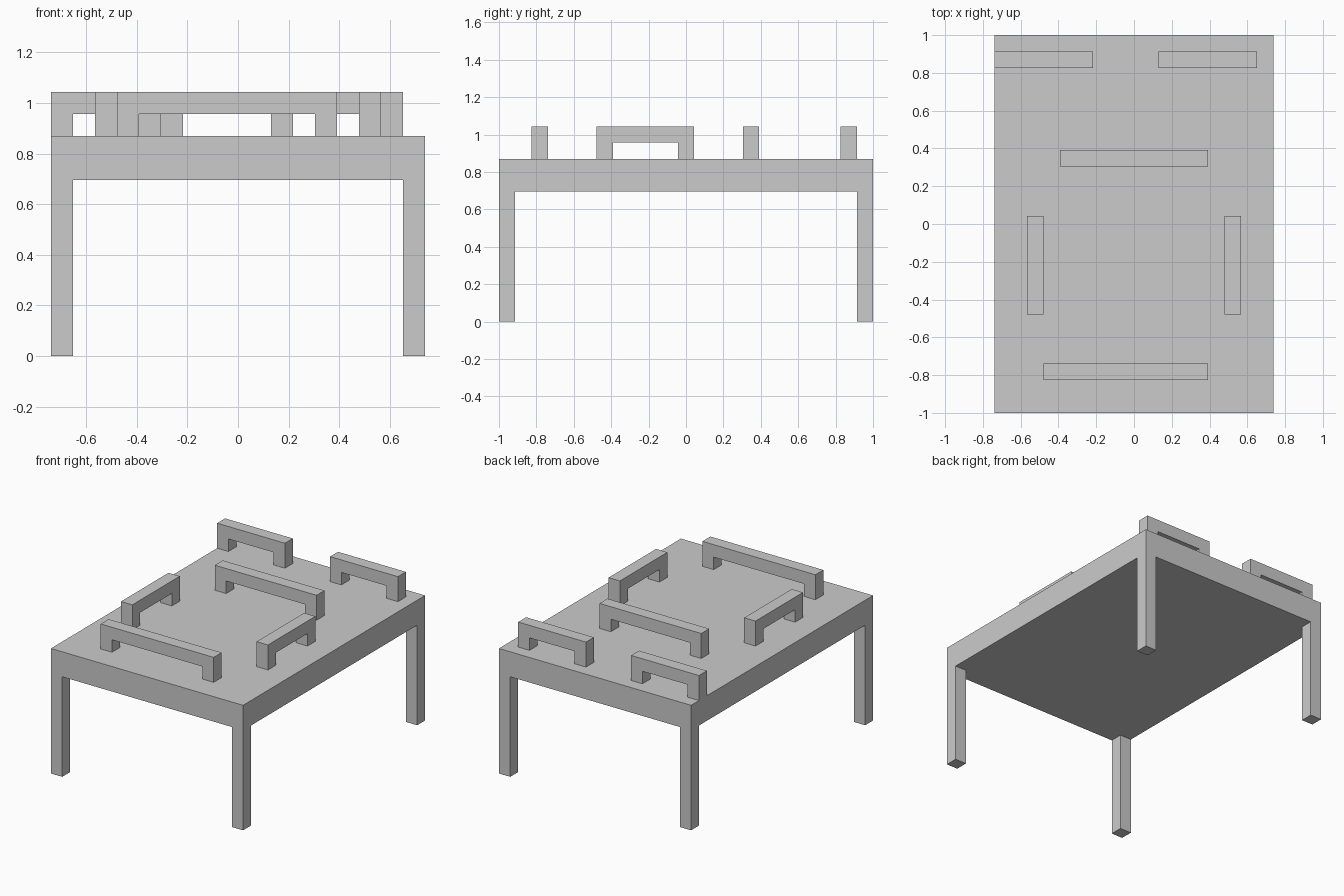
import bpy

if "Cube" in bpy.data.objects:
    bpy.data.objects.remove(bpy.data.objects["Cube"])

U = 2 / 23            # one model step
W, D = 17, 23         # table footprint in steps
LEG_H, TOP_Z, RAIL_H = 8, 10, 2


def prism(name, profile, thickness, place):
    """Extrude a counter-clockwise profile; place(a, b, t) maps to steps from the front-left corner."""
    n = len(profile)
    verts = []
    for t in (0, thickness):
        for a, b in profile:
            x, y, z = place(a, b, t)
            verts.append(((x - W / 2) * U, (y - D / 2) * U, z * U))
    faces = [list(range(n))[::-1], list(range(n, 2 * n))]
    faces += [(i, (i + 1) % n, n + (i + 1) % n, n + i) for i in range(n)]
    mesh = bpy.data.meshes.new(name)
    mesh.from_pydata(verts, [], faces)
    obj = bpy.data.objects.new(name, mesh)
    bpy.context.collection.objects.link(obj)
    return obj


def box(name, x, y, z, sx, sy, sz):
    rect = [(0, 0), (sx, 0), (sx, sy), (0, sy)]
    return prism(name, rect, sz, lambda a, b, t: (x + a, y + b, z + t))


def rail(name, x, y, length, along_y=False):
    """Upside-down U standing on the table top."""
    h = RAIL_H
    u = [(0, 0), (1, 0), (1, h - 1), (length - 1, h - 1),
         (length - 1, 0), (length, 0), (length, h), (0, h)]
    if along_y:
        return prism(name, u, 1, lambda a, b, t: (x + t, y + a, TOP_Z + b))
    return prism(name, u, 1, lambda a, b, t: (x + a, y + 1 - t, TOP_Z + b))


# Table
box("table_top", 0, 0, LEG_H, W, D, TOP_Z - LEG_H)
for side, x in (("left", 0), ("right", W - 1)):
    for end, y in (("front", 0), ("back", D - 1)):
        box(f"{end}_{side}_leg", x, y, 0, 1, 1, LEG_H)

# Rails on the top
rail("back_left_rail", 0, 21, 6)
rail("back_right_rail", 10, 21, 6)
rail("middle_rail", 4, 15, 9)
rail("front_rail", 3, 2, 10)
rail("left_side_rail", 2, 6, 6, along_y=True)
rail("right_side_rail", 14, 6, 6, along_y=True)
